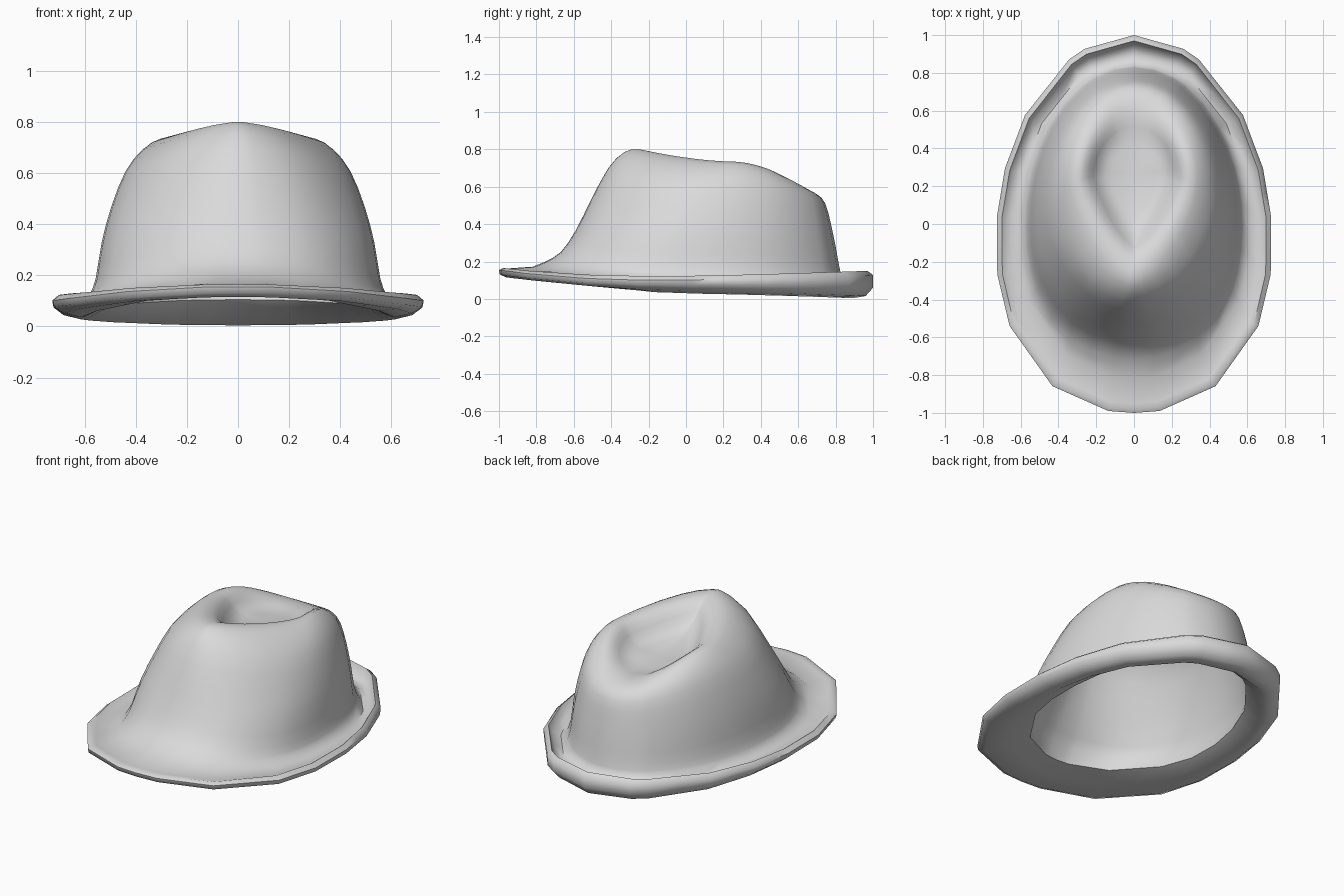
import bpy, bmesh, math

if "Cube" in bpy.data.objects:
    bpy.data.objects.remove(bpy.data.objects["Cube"])

felt = bpy.data.materials.new("grey_felt")
felt.diffuse_color = (0.7, 0.7, 0.7, 1)
felt.use_nodes = True
felt.node_tree.nodes["Principled BSDF"].inputs["Base Color"].default_value = felt.diffuse_color

# Corner angles of the half outline, measured from the front round to the back
CORNERS = [0, 9, 34, 63, 81, 97, 111, 128, 152, 159, 180]

# Ring: front y, back y, widest y, half width, front roundness, z front / side / back
UNDERSIDE = [
    (-.68, .78, .00, .520, 2.0, .130, .075, .105),   # opening edge
    (-.82, .89, -.03, .620, 2.1, .122, .029, .004),
    (-.96, .96, -.09, .688, 2.2, .115, .046, .015),
]
BRIM = [
    (-.995, 1.0, -.10, .727, 2.2, .130, .075, .060), # outer edge
    (-1.0, 1.0, -.10, .732, 2.2, .155, .100, .128),
    (-.98, .97, -.10, .705, 2.2, .165, .122, .150),  # lip
    (-.95, .945, -.10, .680, 2.2, .163, .106, .085),
    (-.82, .89, -.04, .620, 2.1, .172, .100, .068),  # upper face
]
CROWN = [
    (-.75, .835, .00, .578, 2.2, .200, .130, .110),  # foot
    (-.67, .82, .00, .557, 2.2, .250, .185, .170),
    (-.59, .80, .03, .533, 2.15, .365, .330, .280),
    (-.505, .775, .08, .495, 2.0, .535, .470, .400),
    (-.415, .745, .14, .440, 1.9, .700, .607, .510),
    (-.33, .70, .20, .375, 1.65, .785, .690, .560),
    (-.25, .63, .23, .300, 1.45, .800, .735, .587),  # ridge
    (-.16, .55, .25, .240, 1.35, .770, .705, .595),
    (-.08, .48, .26, .185, 1.35, .690, .635, .590),  # pinch wall
    (.04, .40, .27, .120, 1.6, .630, .612, .592),    # pinch floor
]
# Inner lining: the crown moved inwards by the felt thickness
T = .025
LINING = [(yf + T, yb - T, yc, w - T, n, zf - T, zs - T, zb - T)
          for yf, yb, yc, w, n, zf, zs, zb in CROWN[1:7]]
LINING += [r[:5] + tuple(z - T for z in r[5:]) for r in CROWN[7:]]


def point(ring, deg, powers):
    yf, yb, yc, w, n, zf, zs, zb = ring
    c, s = math.cos(math.radians(deg)), abs(math.sin(math.radians(deg)))
    e = 2 / n if c > 0 else 1.0
    reach = (yf if c > 0 else yb) - yc
    z = zs + ((zf - zs) * c ** powers[0] if c > 0 else (zb - zs) * abs(c) ** powers[1])
    return (w * s ** e, yc + reach * abs(c) ** e, z)


def outline(ring, powers, faceted):
    half = []
    for a, b in zip(CORNERS, CORNERS[1:]):
        p, q = point(ring, a, powers), point(ring, b, powers)
        mid = [(u + v) / 2 for u, v in zip(p, q)] if faceted else point(ring, (a + b) / 2, powers)
        half += [p, tuple(mid)]
    half.append(point(ring, 180, powers))
    return half + [(-x, y, z) for x, y, z in half[-2:0:-1]]


def refine(rings):
    """Insert a smooth in-between ring in every gap."""
    out = []
    for i in range(len(rings) - 1):
        a, b = rings[i], rings[i + 1]
        p, q = rings[max(i - 1, 0)], rings[min(i + 2, len(rings) - 1)]
        out += [a, tuple((9 * (u + v) - r - s) / 16 for u, v, r, s in zip(a, b, p, q))]
    return out + [rings[-1]]


def loft(name, outlines, start, end):
    bm = bmesh.new()
    loops = [[bm.verts.new(p) for p in o] for o in outlines]
    n = len(loops[0])
    first, last = bm.verts.new(start), bm.verts.new(end)
    for i in range(n):
        j = (i + 1) % n
        for lo, hi in zip(loops, loops[1:]):
            bm.faces.new((lo[i], lo[j], hi[j], hi[i]))
        bm.faces.new((loops[0][j], loops[0][i], first))
        bm.faces.new((loops[-1][i], loops[-1][j], last))
    bm.normal_update()
    me = bpy.data.meshes.new(name)
    bm.to_mesh(me)
    bm.free()
    me.materials.append(felt)
    ob = bpy.data.objects.new(name, me)
    bpy.context.collection.objects.link(ob)
    bpy.ops.object.select_all(action='DESELECT')
    ob.select_set(True)
    bpy.context.view_layer.objects.active = ob
    bpy.ops.object.shade_smooth_by_angle(angle=math.radians(60))
    return ob


# One continuous felt shell: lining, underside, brim, then crown
outlines = [outline(r, (2.2, 2), False) for r in reversed(refine(LINING))]
outlines += [outline(r, (1.4, 1.4), True) for r in UNDERSIDE]
outlines += [outline(r, (2.2, 1.4), True) for r in BRIM]
outlines += [outline(r, (2.2, 2), False) for r in refine(CROWN)]
loft("hat_shell", outlines, (0, .27, .605 - T), (0, .27, .605))
